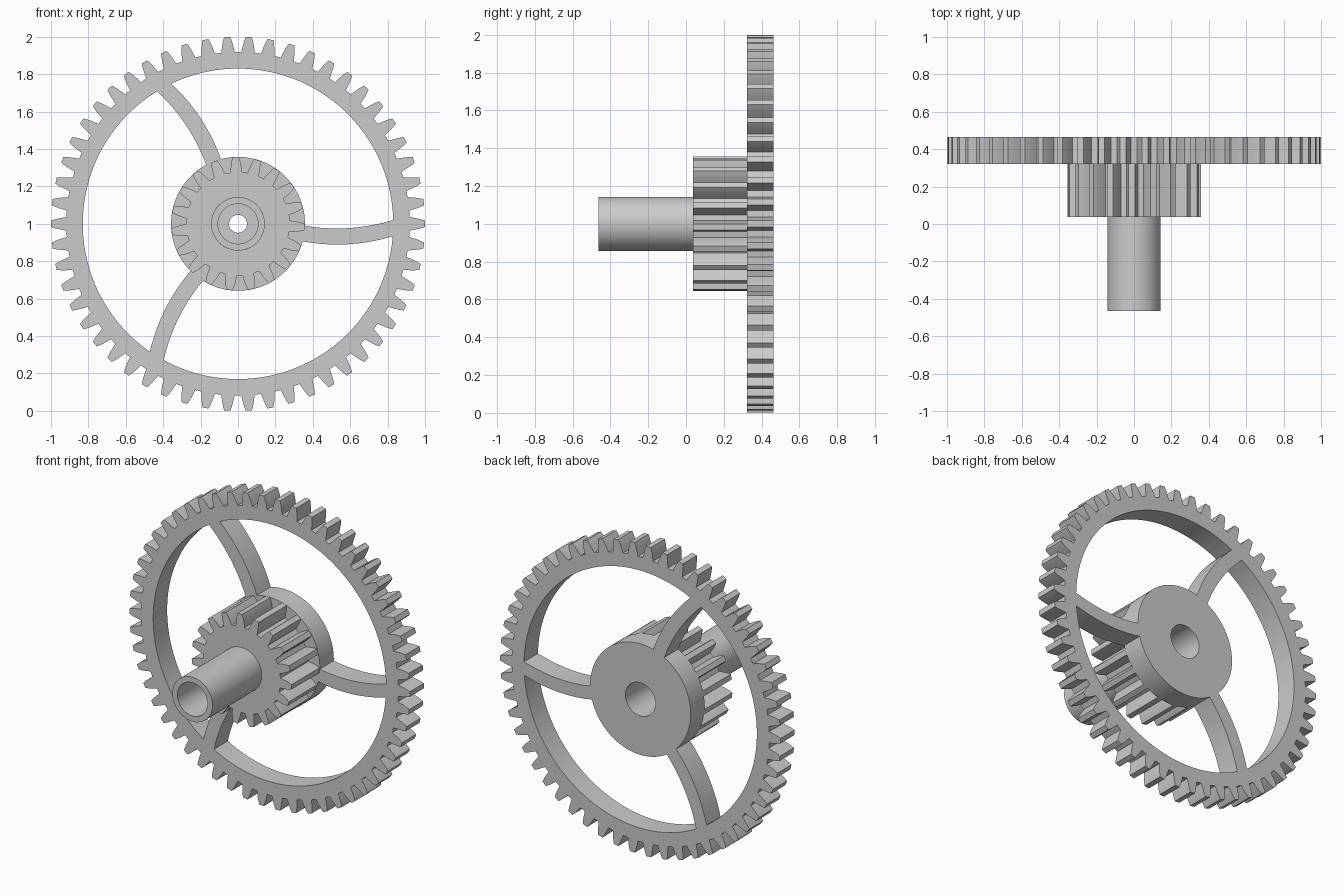
import bpy, bmesh
from math import sin, cos, pi, tau, radians, atan2

if "Cube" in bpy.data.objects:
    bpy.data.objects.remove(bpy.data.objects["Cube"])

CENTRE_Z = 1.0


def finish(name, bm, angle=25):
    bmesh.ops.recalc_face_normals(bm, faces=bm.faces)
    mesh = bpy.data.meshes.new(name)
    bm.to_mesh(mesh)
    bm.free()
    obj = bpy.data.objects.new(name, mesh)
    obj.location.z = CENTRE_Z
    bpy.context.collection.objects.link(obj)
    bpy.ops.object.select_all(action='DESELECT')
    obj.select_set(True)
    bpy.context.view_layer.objects.active = obj
    bpy.ops.object.shade_smooth_by_angle(angle=radians(angle))
    return obj


def grid_faces(bm, loops):
    # join closed loops in sequence, last back to first, into a ring solid
    n = len(loops[0])
    for a, b in zip(loops, loops[1:] + loops[:1]):
        for i in range(n):
            j = (i + 1) % n
            bm.faces.new((a[i], a[j], b[j], b[i]))


def lathe(name, profile, sides=96):
    bm = bmesh.new()
    loops = [[bm.verts.new((r * cos(tau * i / sides), y, r * sin(tau * i / sides)))
              for i in range(sides)] for r, y in profile]
    grid_faces(bm, loops)
    return finish(name, bm)


def toothed_ring(name, teeth, root, tip, inner, y0, y1, phase):
    # half-widths of a tooth, as fractions of the pitch, from root to tip
    flank = [(0.0, .34), (.2, .305), (.5, .255), (.75, .205), (1.0, .14)]
    side = [(root + (tip - root) * t, w) for t, w in flank]
    tooth = [(r, -w) for r, w in side] + [(r, w) for r, w in reversed(side)]
    pitch = tau / teeth
    outline = [(r, phase + (k + w) * pitch) for k in range(teeth) for r, w in tooth]
    bm = bmesh.new()
    loops = []
    for y, bore in ((y0, False), (y1, False), (y1, True), (y0, True)):
        loops.append([bm.verts.new(((inner if bore else r) * cos(a), y,
                                    (inner if bore else r) * sin(a))) for r, a in outline])
    grid_faces(bm, loops)
    return finish(name, bm)


def spoke(name, turn):
    # curved arm: centre line is a parabola from hub to rim
    steps, half = 10, .043
    upper, lower = [], []
    for i in range(steps + 1):
        x = .345 + (.838 - .345) * i / steps
        z = -.068 + .5 * (x - .53) ** 2
        upper.append((x, z + half))
        lower.append((x, z - half))
    bm = bmesh.new()
    rows = []
    for (x1, z1), (x2, z2) in zip(upper, lower):
        rows.append([bm.verts.new((x * cos(turn) - z * sin(turn), y,
                                   x * sin(turn) + z * cos(turn)))
                     for x, z, y in ((x1, z1, .322), (x1, z1, .464),
                                     (x2, z2, .464), (x2, z2, .322))])
    for a, b in zip(rows, rows[1:]):
        for i in range(4):
            j = (i + 1) % 4
            bm.faces.new((a[i], a[j], b[j], b[i]))
    bm.faces.new(rows[0])
    bm.faces.new(rows[-1])
    return finish(name, bm)


# Large toothed rim and small pinion
toothed_ring("gear_rim", 54, .918, 1.0, .83, .322, .464, 0)
toothed_ring("pinion", 19, .277, .357, .143, .037, .322, radians(92))

# Hub and hollow shaft, bored from both ends with a narrower passage between
lathe("hub_and_shaft", [(.143, -.464), (.143, .322), (.358, .322), (.358, .464),
                        (.107, .464), (.107, .07), (.048, .07), (.048, -.07),
                        (.107, -.07), (.107, -.464)])

# Three curved spokes
for k in range(3):
    spoke(f"spoke_{k + 1}", k * tau / 3)
